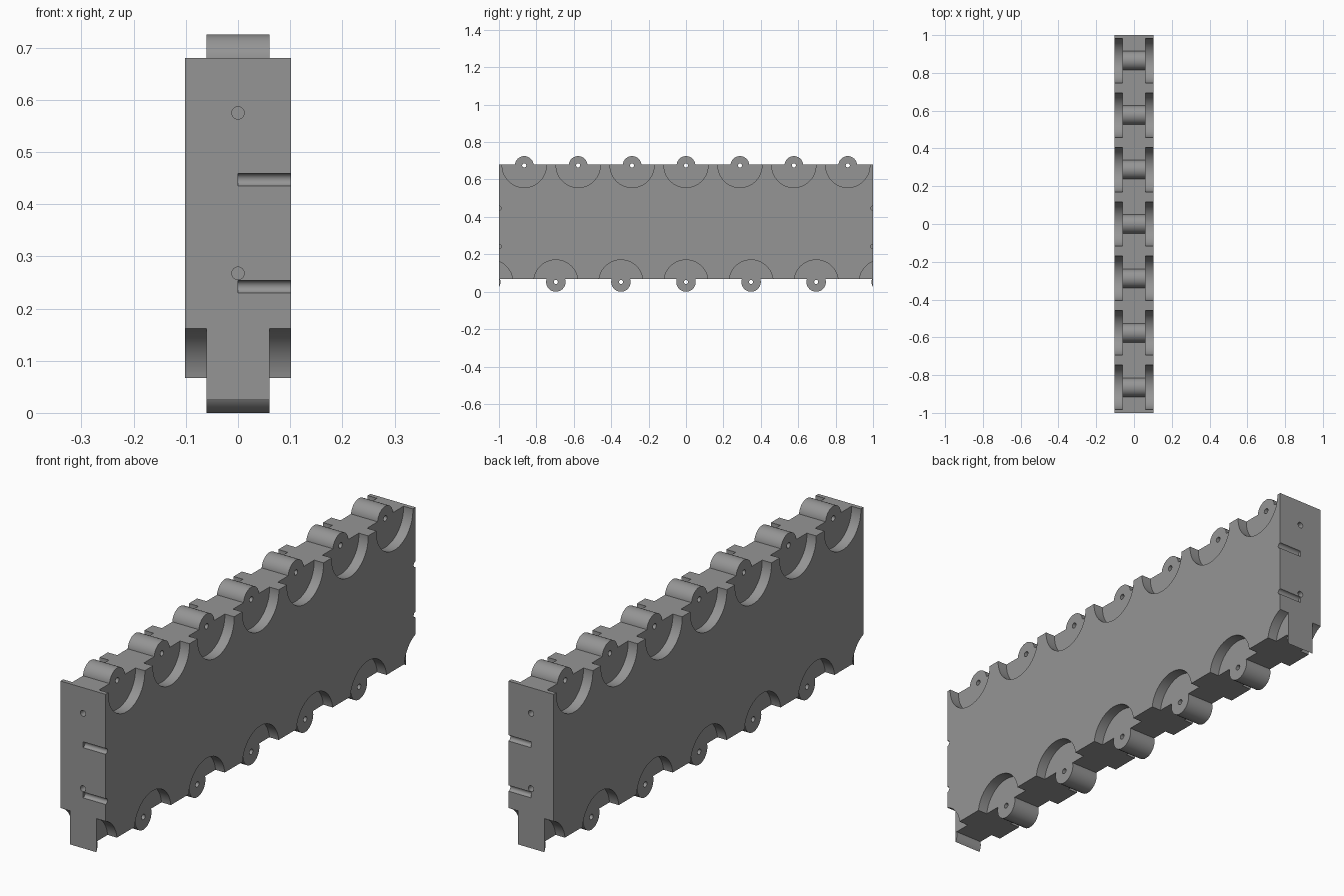
import bpy, bmesh, math

if "Cube" in bpy.data.objects:
    bpy.data.objects.remove(bpy.data.objects["Cube"])

HALF_T, CORE = 0.102, 0.06          # half thickness of the block and of its core web
Z0, Z1 = 0.067, 0.68                # block bottom and top
TOP_Z, TOP_R, LOW_Z, LOW_R = 0.675, 0.05, 0.052, 0.052
RECESS_R, BORE_R = 0.118, 0.011
TOP_Y = [0.2883 * i for i in range(-3, 4)]
LOW_Y = [0.348 * i for i in range(-3, 4)]

grey = bpy.data.materials.new("grey")
grey.diffuse_color = (0.3, 0.3, 0.3, 1)
grey.use_nodes = True
grey.node_tree.nodes["Principled BSDF"].inputs["Base Color"].default_value = grey.diffuse_color


def arc(cy, cz, r, n=48, a0=0.0, a1=2 * math.pi):
    """Points (y, z) along a circle, or along an arc including its end."""
    full = a1 - a0 > 6.28
    return [(cy + r * math.cos(a0 + (a1 - a0) * i / n), cz + r * math.sin(a0 + (a1 - a0) * i / n))
            for i in range(n if full else n + 1)]


def prism(bm, profile, lo, hi, axis="x"):
    """Extrude a profile along x, or along y with (x, z) points."""
    def place(p, t):
        return (t, p[0], p[1]) if axis == "x" else (p[0], t, p[1])
    a = [bm.verts.new(place(p, lo)) for p in profile]
    b = [bm.verts.new(place(p, hi)) for p in profile]
    faces = [bm.faces.new(a), bm.faces.new(b[::-1])]
    for i in range(len(a)):
        j = (i + 1) % len(a)
        faces.append(bm.faces.new((a[j], a[i], b[i], b[j])))
    bmesh.ops.recalc_face_normals(bm, faces=faces)


def finish(bm, name):
    me = bpy.data.meshes.new(name)
    bm.to_mesh(me)
    bm.free()
    ob = bpy.data.objects.new(name, me)
    bpy.context.collection.objects.link(ob)
    me.materials.append(grey)
    return ob


def combine(target, tool, operation):
    mod = target.modifiers.new(operation.lower(), "BOOLEAN")
    mod.operation, mod.solver, mod.object = operation, "EXACT", tool
    bpy.context.view_layer.objects.active = target
    bpy.ops.object.modifier_apply(modifier=mod.name)
    bpy.data.objects.remove(tool)


# main block
bm = bmesh.new()
prism(bm, [(-1, Z0), (1, Z0), (1, Z1), (-1, Z1)], -HALF_T, HALF_T)
block = finish(bm, "track_block")

# round recesses on both sides, along the top and bottom edges
bm = bmesh.new()
for s in (-1, 1):
    lo, hi = sorted((s * CORE, s * (HALF_T + 0.05)))
    for ys, z in ((TOP_Y, TOP_Z), (LOW_Y, LOW_Z)):
        for y in ys:
            prism(bm, arc(y, z, RECESS_R, 64), lo, hi)
combine(block, finish(bm, "recess_cutter"), "DIFFERENCE")

# hinge lugs, the outermost lower ones cut flush with the ends
bm = bmesh.new()
for y in TOP_Y:
    prism(bm, arc(y, TOP_Z, TOP_R), -CORE, CORE)
for y in LOW_Y:
    if abs(y) < 1:
        prism(bm, arc(y, LOW_Z, LOW_R), -CORE, CORE)
    else:
        half = math.acos((abs(y) - 1) / LOW_R)
        mid = math.pi if y > 0 else 0
        prism(bm, arc(y, LOW_Z, LOW_R, 12, mid - half, mid + half), -CORE, CORE)
combine(block, finish(bm, "hinge_lugs"), "UNION")

# pin bores through the lugs, half-round end grooves and end sockets
bm = bmesh.new()
for ys, z in ((TOP_Y, TOP_Z), (LOW_Y[1:-1], LOW_Z)):
    for y in ys:
        prism(bm, arc(y, z, BORE_R, 20), -0.2, 0.2)
for s in (-1, 1):
    for z in (0.447, 0.242):
        prism(bm, arc(s, z, 0.012, 24), 0, 0.2)
    lo, hi = sorted((s * 0.94, s * 1.05))
    for z in (0.575, 0.2675):
        prism(bm, arc(0, z, 0.012, 24), lo, hi, "y")
combine(block, finish(bm, "bore_cutter"), "DIFFERENCE")

# smooth round walls, sharp rims
block.select_set(True)
bpy.context.view_layer.objects.active = block
bpy.ops.object.shade_smooth_by_angle(angle=math.radians(30))
